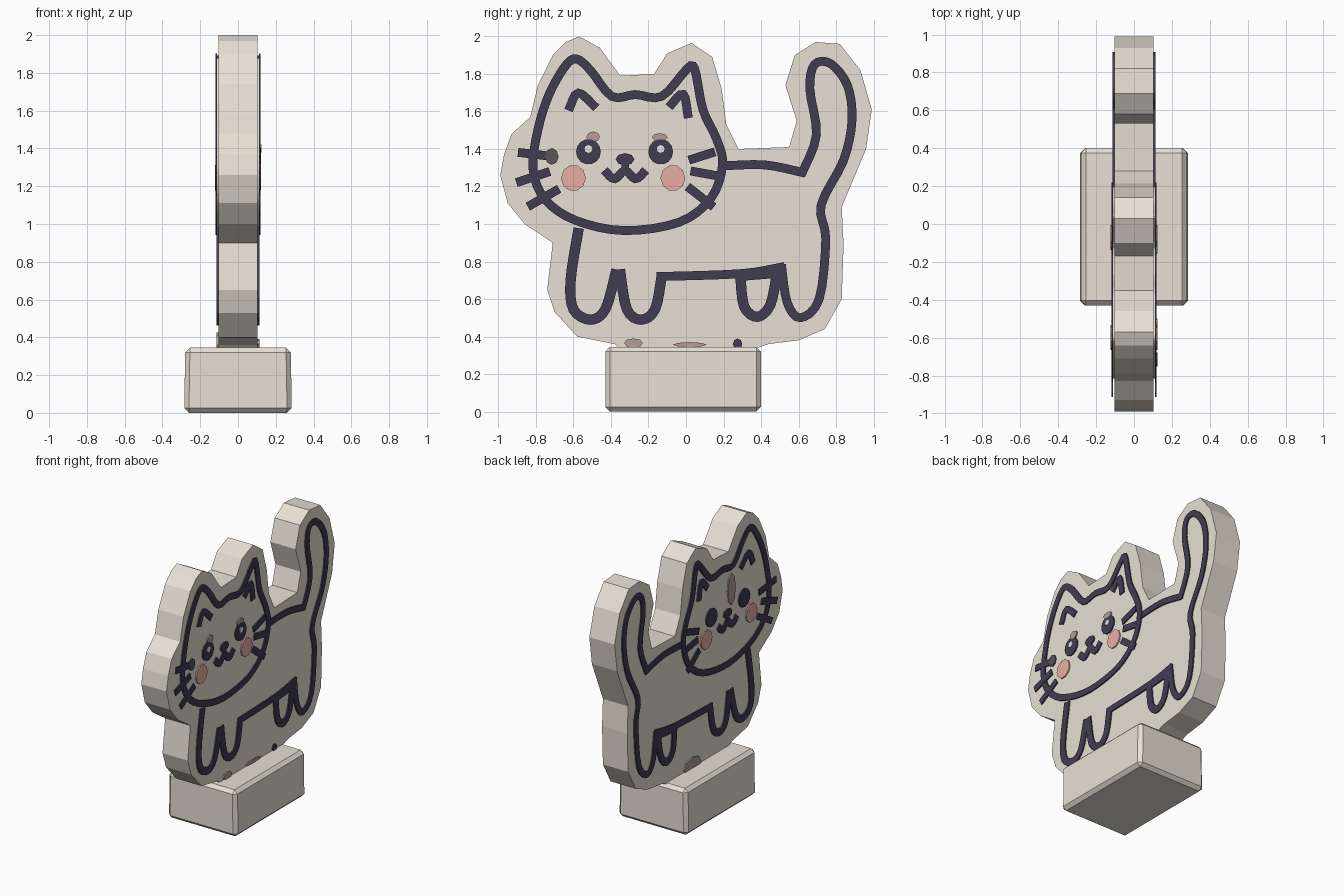
import bpy
import bmesh
import math
from mathutils import Vector

default_cube = bpy.data.objects.get("Cube")
if default_cube:
    bpy.data.objects.remove(default_cube, do_unlink=True)

HALF = 0.104          # half thickness of the standing plate
LINE = 0.047          # width of the drawn lines
LEG_LINE = 0.055      # width of the heavier leg lines
FACE = HALF + 0.007   # level of the raised face panel


def make_material(name, red, green, blue):
    material = bpy.data.materials.new(name)
    material.use_nodes = True
    colour = (red, green, blue, 1)
    material.diffuse_color = colour
    material.node_tree.nodes["Principled BSDF"].inputs["Base Color"].default_value = colour
    return material


cream = make_material("cream", 0.81, 0.755, 0.67)
navy = make_material("dark navy", 0.05, 0.046, 0.085)
pink = make_material("blush pink", 0.87, 0.46, 0.41)
white = make_material("eye white", 0.9, 0.88, 0.86)
dusty = make_material("dusty brown", 0.46, 0.34, 0.3)
charcoal = make_material("charcoal", 0.1, 0.09, 0.1)


def finish(bm, name, material, mirrored=False):
    """Turn a bmesh into an object, optionally repeated on the other side."""
    bmesh.ops.recalc_face_normals(bm, faces=bm.faces)
    mesh = bpy.data.meshes.new(name)
    bm.to_mesh(mesh)
    bm.free()
    mesh.materials.append(material)
    thing = bpy.data.objects.new(name, mesh)
    bpy.context.collection.objects.link(thing)
    if mirrored:
        mirror = thing.modifiers.new("both_sides", "MIRROR")
        mirror.use_mirror_merge = False


def smooth_path(points, closed=False, steps=4):
    """Catmull-Rom curve through the given side-view points."""
    pts = [Vector(p) for p in points]
    count = len(pts)
    if count < 3:
        return pts
    path = []
    for i in range(count if closed else count - 1):
        if closed:
            a, b, c, d = (pts[(i + k) % count] for k in (-1, 0, 1, 2))
        else:
            a, b, c, d = (pts[min(max(i + k, 0), count - 1)] for k in (-1, 0, 1, 2))
        for s in range(steps):
            t = s / steps
            path.append(b + ((c - a) * t + (2 * a - 5 * b + 4 * c - d) * t ** 2
                             + (3 * b - a - 3 * c + d) * t ** 3) / 2)
    if not closed:
        path.append(pts[-1])
    return path


def extrude_faces(bm, high):
    """Thicken the flat faces up to x = high."""
    result = bmesh.ops.extrude_face_region(bm, geom=bm.faces[:], use_keep_orig=True)
    for item in result["geom"]:
        if isinstance(item, bmesh.types.BMVert):
            item.co.x = high


def slab(name, path, low, high, material, mirrored=True):
    """Filled outline with thickness."""
    bm = bmesh.new()
    bm.faces.new([bm.verts.new((low, p[0], p[1])) for p in path])
    extrude_faces(bm, high)
    finish(bm, name, material, mirrored)


def stroke(name, points, closed=False, level=HALF, width=LINE):
    """Drawn line: a thin ribbon following a smooth path."""
    path = smooth_path(points, closed)
    count = len(path)
    if not closed:
        first = (path[0] - path[1]).normalized()
        last = (path[-1] - path[-2]).normalized()
        path[0] = path[0] + first * width / 3
        path[-1] = path[-1] + last * width / 3
    bm = bmesh.new()
    rails = []
    for i, p in enumerate(path):
        before = path[i - 1] if closed or i else p
        after = path[(i + 1) % count] if closed or i < count - 1 else p
        along = (after - before).normalized()
        side = Vector((-along.y, along.x)) * width / 2
        rails.append([bm.verts.new((level, *(p + s))) for s in (side, -side)])
    for i in range(count if closed else count - 1):
        (a, b), (c, d) = rails[i], rails[(i + 1) % count]
        bm.faces.new((a, b, d, c))
    extrude_faces(bm, level + 0.009)
    finish(bm, name, navy, True)


def oval(name, y, z, ry, rz, level, material, sides=14, mirrored=True):
    """Thin oval plate; a negative level puts it on the right side."""
    turns = [math.tau * i / sides for i in range(sides)]
    path = [(y + ry * math.cos(t), z + rz * math.sin(t)) for t in turns]
    slab(name, path, level, level + math.copysign(0.009, level), material, mirrored)


# Plinth
bm = bmesh.new()
bmesh.ops.create_cube(bm, size=1)
for v in bm.verts:
    v.co = (v.co.x * 0.57, v.co.y * 0.83 - 0.015, v.co.z * 0.345 + 0.1725)
    if v.co.z > 0.1:
        v.co.x *= 0.98
bmesh.ops.bevel(bm, geom=bm.edges[:], offset=0.025, segments=1, affect="EDGES")
finish(bm, "plinth", cream)

# Thick cut-out plate
silhouette = [
    (-0.99, 1.26), (-0.97, 1.37), (-0.93, 1.48), (-0.83, 1.57), (-0.79, 1.74),
    (-0.71, 1.9), (-0.64, 1.97), (-0.57, 2), (-0.46, 1.94), (-0.35, 1.79),
    (-0.17, 1.8), (-0.1, 1.91), (0.03, 1.965), (0.14, 1.89), (0.19, 1.72),
    (0.215, 1.53), (0.28, 1.4), (0.55, 1.41), (0.59, 1.55), (0.53, 1.74),
    (0.58, 1.9), (0.69, 1.97), (0.82, 1.96), (0.93, 1.82), (0.99, 1.61),
    (0.96, 1.4), (0.83, 1.09), (0.84, 0.89), (0.83, 0.6), (0.74, 0.44),
    (0.6, 0.38), (0.44, 0.36), (0.27, 0.3), (-0.32, 0.3), (-0.38, 0.36),
    (-0.58, 0.4), (-0.7, 0.53), (-0.74, 0.65), (-0.71, 0.9), (-0.86, 1),
    (-0.95, 1.11)]
slab("cat_plate", silhouette, -HALF, HALF, cream, mirrored=False)

# Head outline and the slightly raised face inside it
head = [
    (-0.585, 1.88), (-0.645, 1.84), (-0.73, 1.69), (-0.79, 1.5), (-0.815, 1.29),
    (-0.75, 1.13), (-0.59, 1.02), (-0.33, 0.965), (-0.035, 1.01), (0.135, 1.14),
    (0.195, 1.32), (0.16, 1.46), (0.09, 1.61), (0.045, 1.83), (0, 1.82),
    (-0.13, 1.68), (-0.27, 1.69), (-0.395, 1.68), (-0.51, 1.82)]
slab("face_panel", smooth_path(head, True), HALF, FACE, cream)
stroke("head_outline", head, closed=True, level=FACE - 0.001)

# Body and tail lines
stroke("back_line", [(0.2, 1.31), (0.42, 1.315), (0.62, 1.275)])
stroke("tail_and_hind_line", [
    (0.62, 1.275), (0.695, 1.475), (0.66, 1.72), (0.685, 1.85), (0.77, 1.855),
    (0.86, 1.74), (0.885, 1.555), (0.84, 1.34), (0.72, 1.1), (0.745, 0.92),
    (0.71, 0.6), (0.61, 0.5), (0.54, 0.58), (0.51, 0.77)])
stroke("belly_line", [(0.51, 0.77), (0.29, 0.735), (-0.14, 0.72)])

# Leg lines
legs = {
    "far_hind_leg": [
        (0.29, 0.72), (0.31, 0.56), (0.38, 0.505), (0.45, 0.57), (0.485, 0.74)],
    "far_hind_leg_top": [(0.3, 0.725), (0.48, 0.74)],
    "near_front_leg": [
        (-0.13, 0.72), (-0.165, 0.545), (-0.24, 0.49), (-0.315, 0.545), (-0.35, 0.74)],
    "far_front_leg": [
        (-0.375, 0.74), (-0.43, 0.545), (-0.51, 0.49), (-0.6, 0.545), (-0.615, 0.7),
        (-0.575, 0.96)]}
for name, points in legs.items():
    stroke(name, points, width=LEG_LINE)

# Inner ears
stroke("inner_ear_front", [(-0.62, 1.62), (-0.575, 1.7), (-0.49, 1.63)], level=FACE)
stroke("inner_ear_rear", [(-0.08, 1.635), (-0.015, 1.695), (0.01, 1.58)], level=FACE)

# Eyes with highlights, and cheeks
for tag, eye_y, cheek_y in (("front", -0.52, -0.6), ("rear", -0.135, -0.07)):
    oval("eye_" + tag, eye_y, 1.385, 0.066, 0.068, FACE, navy)
    oval("eye_highlight_" + tag, eye_y, 1.4, 0.021, 0.021, FACE + 0.004, white,
         sides=8, mirrored=False)
    oval("cheek_" + tag, cheek_y, 1.245, 0.066, 0.07, FACE + 0.003, pink, sides=10)

# Nose and mouth
oval("nose", -0.325, 1.345, 0.05, 0.033, FACE, navy, sides=8)
stroke("nose_stem", [(-0.325, 1.33), (-0.325, 1.29)], level=FACE - 0.001, width=0.04)
stroke("mouth", [
    (-0.425, 1.275), (-0.38, 1.24), (-0.325, 1.285), (-0.27, 1.24), (-0.225, 1.275)],
    level=FACE)

# Whiskers
whiskers = [
    ((-0.88, 1.38), (-0.71, 1.36)), ((-0.89, 1.225), (-0.74, 1.275)),
    ((-0.83, 1.1), (-0.69, 1.18)), ((0.03, 1.345), (0.14, 1.38)),
    ((0.04, 1.28), (0.15, 1.26)), ((0.02, 1.19), (0.135, 1.1))]
for number, ends in enumerate(whiskers):
    stroke("whisker_" + "abcdef"[number], ends, level=FACE)

# Worn marks: brows, whisker end and plinth spots on the left, a streak on the right
left_marks = [
    ("brow_mark_front", -0.495, 1.465, 0.036, 0.028, FACE, dusty),
    ("brow_mark_rear", -0.14, 1.462, 0.042, 0.022, FACE, dusty),
    ("whisker_mark", -0.715, 1.36, 0.036, 0.045, FACE + 0.003, charcoal),
    ("plinth_spot_front", -0.28, 0.365, 0.05, 0.025, HALF, dusty),
    ("plinth_spot_middle", 0.02, 0.357, 0.09, 0.013, HALF, dusty),
    ("plinth_spot_rear", 0.275, 0.36, 0.025, 0.03, HALF, navy)]
right_marks = [
    ("forehead_streak", -0.37, 1.51, 0.045, 0.12, -FACE, dusty),
    ("plinth_spot_right", 0.08, 0.36, 0.1, 0.065, -HALF, dusty)]
for mark in left_marks + right_marks:
    oval(*mark, sides=8, mirrored=False)
